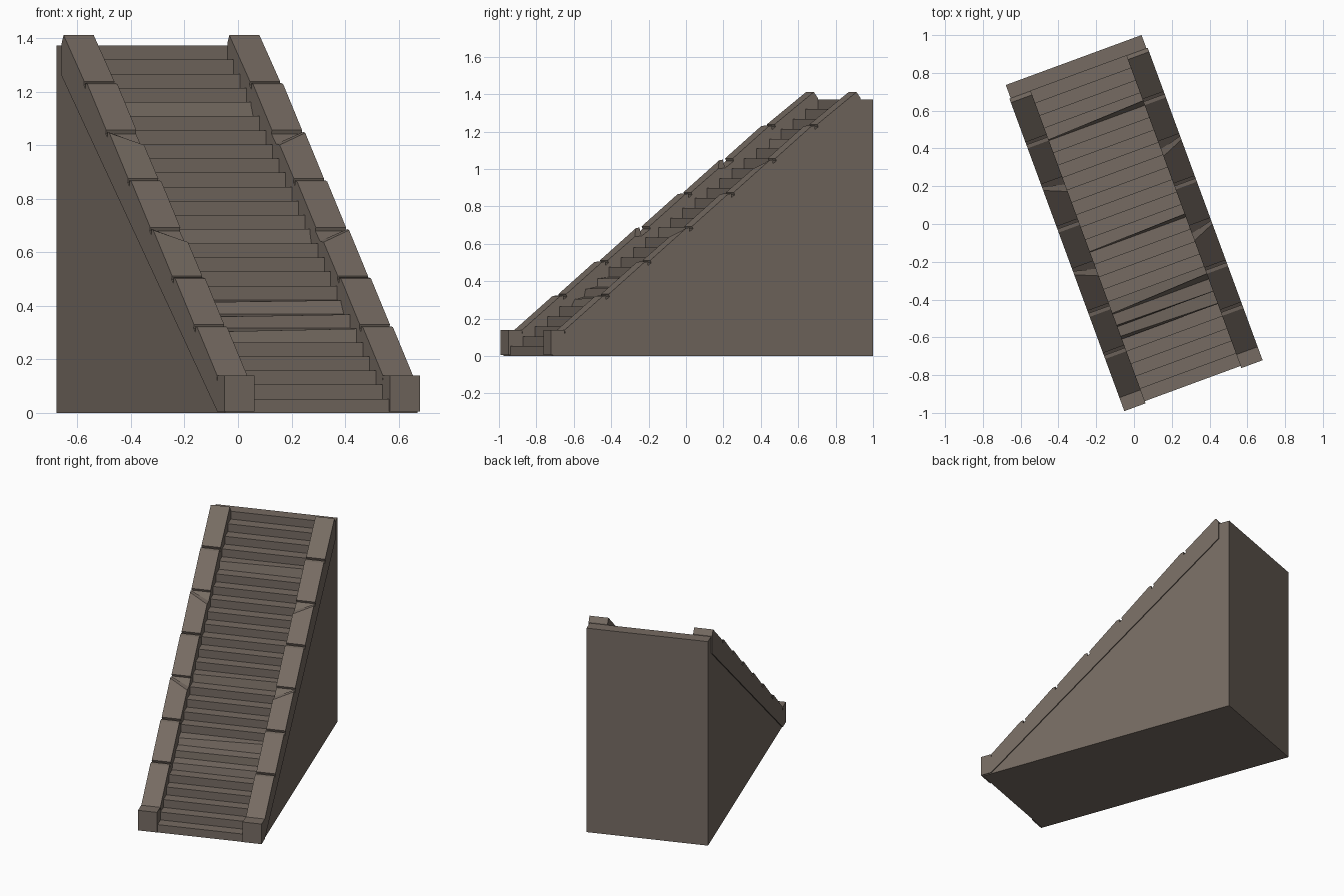
import bpy, bmesh, math

if "Cube" in bpy.data.objects:
    bpy.data.objects.remove(bpy.data.objects["Cube"])

stone = bpy.data.materials.new("brown_grey_stone")
stone.use_nodes = True
colour = (0.18, 0.147, 0.122, 1)
stone.diffuse_color = colour
stone.node_tree.nodes["Principled BSDF"].inputs["Base Color"].default_value = colour

TURN = math.radians(20.2)
STEPS, RISE, RUN, FRONT, BACK = 26, 0.0528, 0.07, -0.90, 0.925


def prism(name, profile, x0, x1, moves=()):
    """Extrude a (y, z) profile from x0 to x1; moves nudge (index, end, dy, dz)."""
    bm = bmesh.new()
    ends = [[bm.verts.new((x, y, z)) for y, z in profile] for x in (x0, x1)]
    for index, end, dy, dz in moves:
        ends[end][index].co.y += dy
        ends[end][index].co.z += dz
    n = len(profile)
    bm.faces.new(ends[0])
    bm.faces.new(ends[1])
    for i in range(n):
        j = (i + 1) % n
        bm.faces.new((ends[0][i], ends[0][j], ends[1][j], ends[1][i]))
    bmesh.ops.recalc_face_normals(bm, faces=bm.faces)
    mesh = bpy.data.meshes.new(name)
    bm.to_mesh(mesh)
    bm.free()
    mesh.materials.append(stone)
    obj = bpy.data.objects.new(name, mesh)
    obj.rotation_euler.z = TURN
    bpy.context.collection.objects.link(obj)
    return obj


# Solid staircase with a few worn step edges
profile = [(BACK, 0)]
for k in range(STEPS):
    y = FRONT + k * RUN
    profile += [(y, k * RISE), (y, (k + 1) * RISE)]
profile.append((BACK, STEPS * RISE))
worn = [(21, 1, 0.03, 0), (12, 1, 0.02, 0), (7, 1, 0.035, 0),
        (5, 0, 0.02, -0.015), (6, 0, 0.01, -0.012), (7, 0, 0, -0.01)]
prism("staircase", profile, -0.383, 0.383,
      [(2 + 2 * k, end, dy, dz) for k, end, dy, dz in worn])

# Side parapets: a sunken core, a foot post and capping blocks
Y0, Z0, Y1, Z1 = -0.836, 0.14, 0.828, 1.412
SLOPE = (Z1 - Z0) / (Y1 - Y0)
GROOVE, GAP, BLOCKS = 0.02, 0.014, 7


def top(y):
    return Z0 + SLOPE * (y - Y0)


def side_name(side):
    return "left" if side > 0 else "right"


for side in (-1, 1):
    inner, outer = 0.27 * side, 0.39 * side
    name = side_name(side)
    prism(name + "_parapet_core",
          [(Y0, 0.005), (0.85, 1.26), (0.85, 1.36), (Y1, Z1 - GROOVE),
           (Y0, Z0 - GROOVE)], inner, outer)
    prism(name + "_foot_post",
          [(-0.912, 0.005), (Y0, 0.005), (Y0, Z0), (-0.912, Z0)], inner, outer)
    length = (Y1 - Y0) / BLOCKS
    for i in range(BLOCKS):
        a = Y0 + i * length + (GAP if i else 0)
        b = Y0 + (i + 1) * length
        # Lower ends lean forward over the groove, upper ends stand proud
        cap = [(a + 0.008, top(a + 0.008) - 0.03), (b, top(b) - 0.03),
               (b, top(b) + 0.002), (b - 0.02, top(b) - 0.002),
               (a, top(a) - 0.002)]
        if i == BLOCKS - 1:
            cap[1:4] = [(0.85, 1.35), (0.85, 1.38), (Y1, Z1)]
        # Chipped inner corners on alternate blocks
        chips = [(2, 0, -0.03, -0.045), (3, 0, -0.05, -0.045)] if i in (2, 4) else []
        prism(f"{name}_cap_block_{i + 1}", cap, inner, outer, chips)
